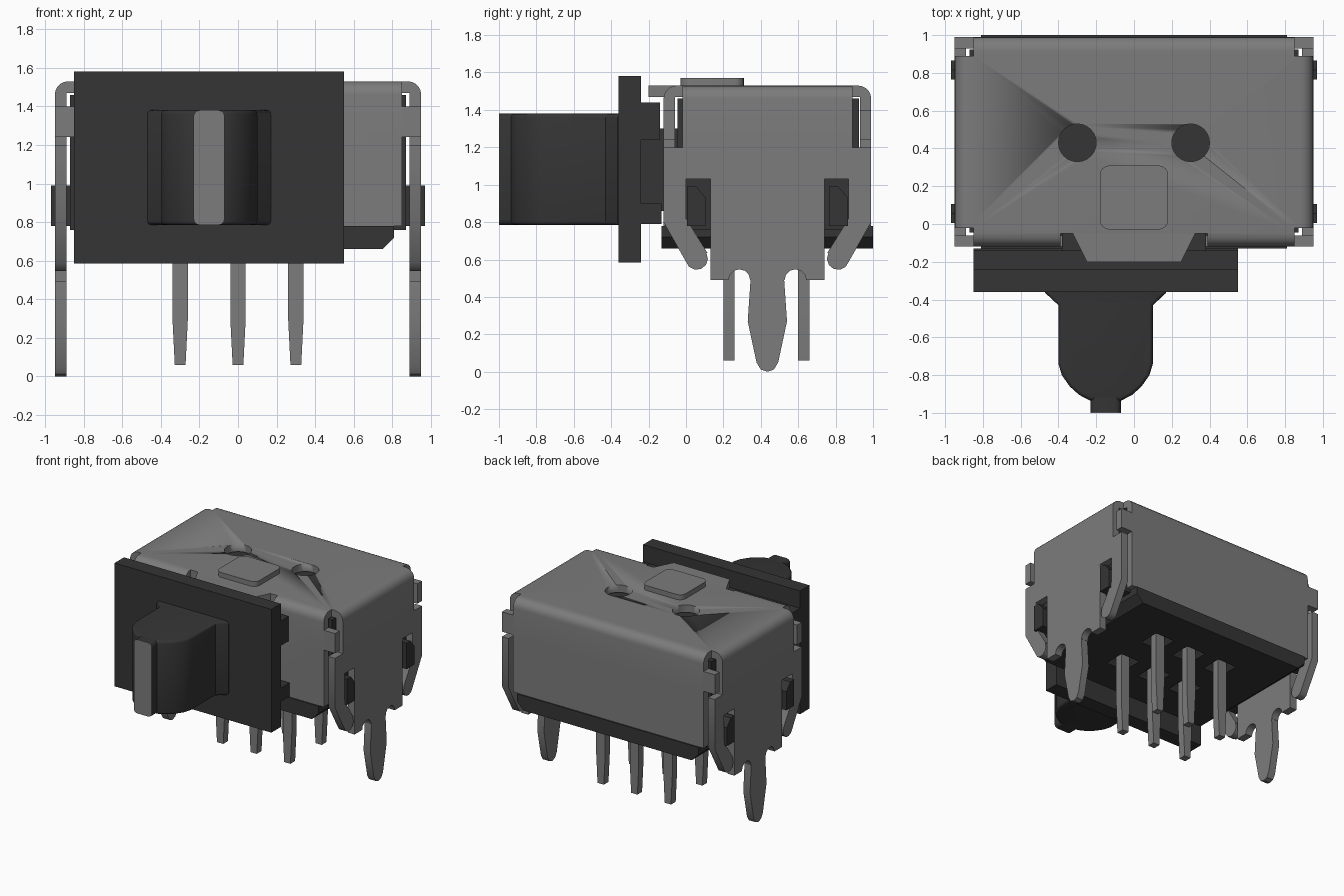
import bpy, bmesh, math
from mathutils import Vector

if "Cube" in bpy.data.objects:
    bpy.data.objects.remove(bpy.data.objects["Cube"], do_unlink=True)


def material(name, v):
    m = bpy.data.materials.new(name)
    m.use_nodes = True
    m.diffuse_color = (v, v, v, 1)
    m.node_tree.nodes["Principled BSDF"].inputs["Base Color"].default_value = (v, v, v, 1)
    return m


METAL = material("grey metal", 0.2)
DARK = material("dark plastic", 0.035)
YC = 0.435  # middle of the case in y


def finish(name, bm, mat, smooth=True):
    bmesh.ops.recalc_face_normals(bm, faces=bm.faces)
    me = bpy.data.meshes.new(name)
    bm.to_mesh(me)
    bm.free()
    ob = bpy.data.objects.new(name, me)
    bpy.context.collection.objects.link(ob)
    me.materials.append(mat)
    if smooth:
        bpy.ops.object.select_all(action='DESELECT')
        ob.select_set(True)
        bpy.context.view_layer.objects.active = ob
        bpy.ops.object.shade_smooth_by_angle(angle=math.radians(35))
    return ob


def add_box(bm, x, y, z):
    vs = bmesh.ops.create_cube(bm, size=1)["verts"]
    for v in vs:
        v.co = Vector([(a + b) / 2 + c * (b - a) for (a, b), c in zip((x, y, z), v.co)])
    return vs


def box(name, x, y, z, mat):
    bm = bmesh.new()
    add_box(bm, x, y, z)
    return finish(name, bm, mat, False)


def prism(name, pts, axis, lo, hi, mat, bevel=0.0):
    """Extrude a 2D outline along one axis; optionally soften the end rims."""
    place = {'x': lambda a, b, t: (t, a, b), 'y': lambda a, b, t: (a, t, b),
             'z': lambda a, b, t: (a, b, t)}[axis]
    bm = bmesh.new()
    f = bm.faces.new([bm.verts.new(place(a, b, lo)) for a, b in pts])
    top = bmesh.ops.extrude_face_region(bm, geom=[f])["geom"]
    step = Vector(place(0, 0, hi - lo))
    for v in top:
        if isinstance(v, bmesh.types.BMVert):
            v.co += step
    if bevel:
        i = 'xyz'.index(axis)
        rim = [e for e in bm.edges if abs(e.verts[0].co[i] - e.verts[1].co[i]) < 1e-5]
        bmesh.ops.bevel(bm, geom=rim, offset=bevel, segments=3, profile=0.5, affect='EDGES')
    return finish(name, bm, mat)


def arc(cx, cy, r, a0, a1, n=6):
    return [(cx + r * math.cos(math.radians(a0 + (a1 - a0) * i / n)),
             cy + r * math.sin(math.radians(a0 + (a1 - a0) * i / n))) for i in range(n + 1)]


def cut(ob, cutters):
    """Subtract the cutters and bake the result."""
    for c in cutters:
        m = ob.modifiers.new("cut", 'BOOLEAN')
        m.operation, m.solver, m.object = 'DIFFERENCE', 'EXACT', c
    bpy.context.view_layer.update()
    me = bpy.data.meshes.new_from_object(ob.evaluated_get(bpy.context.evaluated_depsgraph_get()))
    ob.modifiers.clear()
    ob.data = me
    for c in cutters:
        bpy.data.objects.remove(c, do_unlink=True)


# Folded metal case, rounded along the top rim
bm = bmesh.new()
add_box(bm, (-.95, .95), (-.12, .99), (.78, 1.53))
rim = [e for e in bm.edges if all(v.co.z > 1.5 for v in e.verts)]
bmesh.ops.bevel(bm, geom=rim, offset=.07, segments=5, profile=0.5, affect='EDGES')
case = finish("metal_case", bm, METAL)
cutters = [box("inside_cutter", (-.89, .89), (-.06, .93), (.5, 1.47), METAL),
           box("slot_cutter", (-.39, .39), (-.3, -.05), (.85, 1.7), METAL)]
for s in (-1, 1):
    cutters.append(box("side_cutter", sorted((s * .85, s * 1.2)), (-.5, 1.5), (.5, 1.2), METAL))
    for t in (-1, 1):
        cutters.append(box("corner_cutter", sorted((s * .85, s * 1.2)),
                           sorted((YC + t * .455, YC + t * .8)), (1.1, 1.7), METAL))
    cutters.append(prism("hole_cutter", arc(s * .3, .43, .1, 0, 345, 23), 'z', 1.3, 1.7, METAL))
cut(case, cutters)

# Side plates with two bent arms and a solder tail, one half outline mirrored
half = [(.035, .012), (.058, .05), (.105, .27), (.09, .49)]
half += arc(.15, .49, .058, 180, 0)
half += [(.305, .49), (.305, 1.03), (.435, 1.03), (.435, .82), (.32, .635)]
half += arc(.378, .605, .06, 150, 345)
half += [(.555, .8), (.555, 1.2)]
outline = [(0, 0)] + half + [(-u, z) for u, z in reversed(half)]
outline = [(YC + u, z) for u, z in outline]
for side, s in (("left", 1), ("right", -1)):
    lo, hi = sorted((s * .89, s * .95))
    prism(side + "_side_plate", outline, 'x', lo, hi, METAL)
    for end, t in (("front", -1), ("back", 1)):
        # Wall tabs at the corners and latch nubs in the windows
        box(f"{side}_{end}_corner_tab", sorted((s * .84, s * .95)),
            sorted((YC + t * .495, YC + t * .555)), (1.24, 1.4), METAL)
        y0, y1 = sorted((YC + t * .33, YC + t * .43))
        nub = [(y0, .78), (y1, .78), (y1, .93), ((y0 + y1) / 2, .99), (y0, .99)]
        lo2, hi2 = sorted((s * .8, s * .97))
        prism(f"{side}_{end}_latch_nub", nub, 'x', lo2, hi2, DARK)

# Top lip and raised square pad
prism("top_lip", [(-.33, -.04), (-.25, -.2), (.25, -.2), (.33, -.04)], 'z', 1.47, 1.53, METAL)
pad = []
for cx, cy, a in ((.13, .26, 0), (-.13, .26, 90), (-.13, .02, 180), (.13, .02, 270)):
    pad += arc(cx, cy, .05, a, a + 90, 4)
prism("top_pad", pad, 'z', 1.5, 1.57, METAL)

# Plastic core and base with chamfered lower sides and pits around the pins
box("plastic_core", (-.87, .87), (-.045, .925), (.76, 1.46), DARK)
base = prism("plastic_base", [(-.81, .78), (-.81, .72), (-.75, .66), (.75, .66), (.81, .72), (.81, .78)],
             'y', -.13, 1.0, DARK)
pits = []
PINS = [(x, y) for x in (-.3, 0, .3) for y in (.23, .63)]
for x, y in PINS:
    bm = bmesh.new()
    for v in add_box(bm, (x - .1, x + .1), (y - .1, y + .1), (.64, .73)):
        if v.co.z > .7:
            v.co.x, v.co.y = x + (v.co.x - x) * .4, y + (v.co.y - y) * .4
    pits.append(finish("pit_cutter", bm, DARK, False))
cut(base, pits)

# Six tapered contact pins
for i, (x, y) in enumerate(PINS):
    prism(f"contact_pin_{i + 1}", [(x - .04, .76), (x - .04, .3), (x - .028, .06), (x + .028, .06),
                                   (x + .04, .3), (x + .04, .76)], 'y', y - .03, y + .03, METAL)

# Slider flange, guide strip and stem
box("slider_flange", (-.85, .55), (-.36, -.24), (.585, 1.58), DARK)
box("slider_guide", (-.85, .55), (-.25, -.14), (1.24, 1.44), DARK)
box("slider_stem", (-.38, .38), (-.25, -.04), (.86, 1.3), DARK)
box("slider_lower_guide", (-.85, .55), (-.25, -.13), (.79, .9), DARK)

# Slider knob: flared root, rounded nose and narrow tip with a light end
knob_half = [(.32, -.35), (.32, -.365), (.25, -.43), (.25, -.74), (.232, -.8), (.19, -.86),
             (.14, -.905), (.082, -.935)]
knob = [(-.15 + u, y) for u, y in knob_half] + [(-.15 - u, y) for u, y in reversed(knob_half)]
prism("slider_knob", knob, 'z', .785, 1.38, DARK, bevel=.02)
tip = []
for cx, cz, a in ((-.1, 1.35, 0), (-.2, 1.35, 90), (-.2, .815, 180), (-.1, .815, 270)):
    tip += arc(cx, cz, .03, a, a + 90, 3)
prism("knob_tip", tip, 'y', -.996, -.85, DARK)
prism("knob_tip_marker", tip, 'y', -1.0, -.996, METAL)
